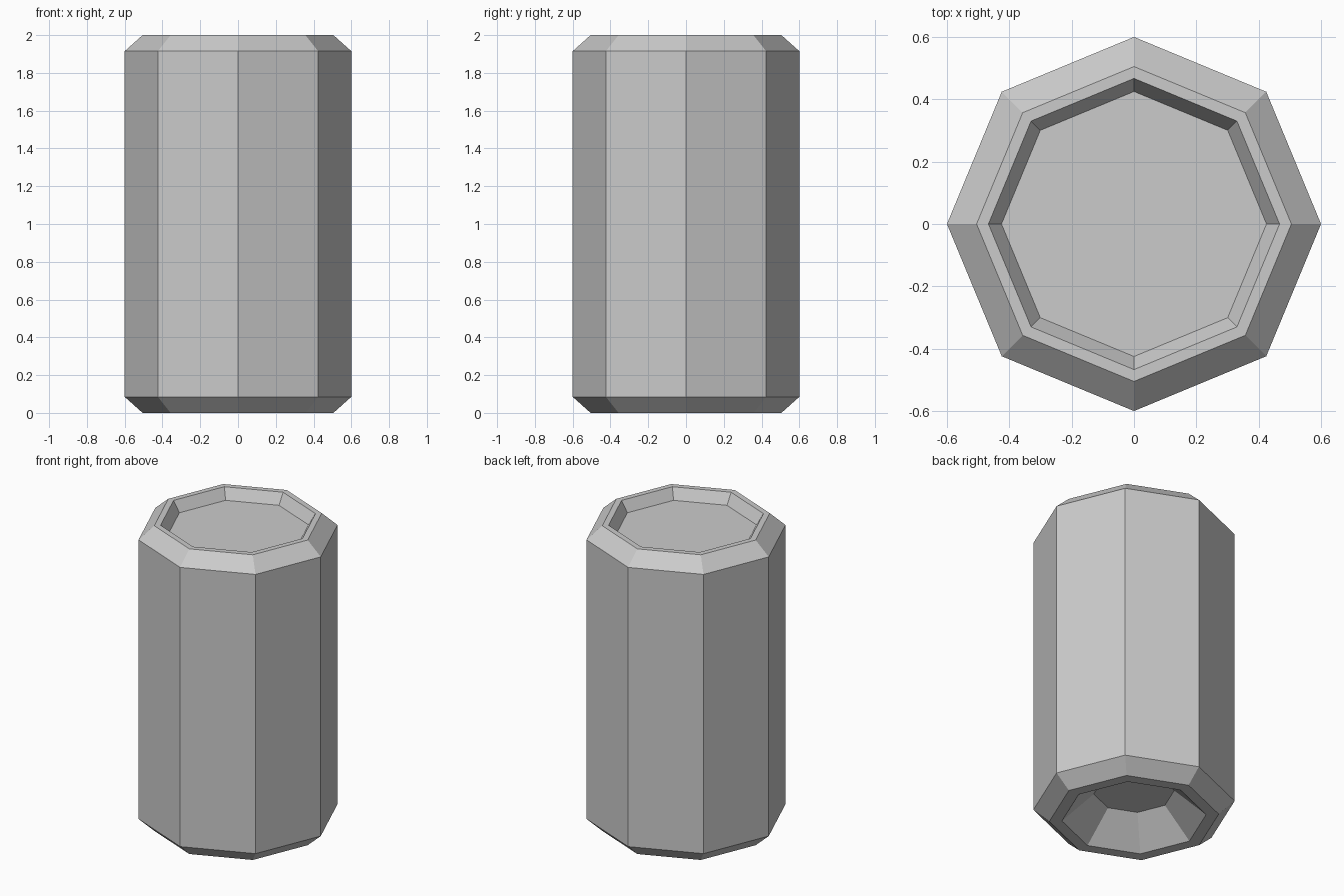
import bpy, bmesh
from math import cos, sin, tau

if "Cube" in bpy.data.objects:
    bpy.data.objects.remove(bpy.data.objects["Cube"])

SIDES = 8
# (radius, height) from the underside dimple, around the body, to the recessed lid
PROFILE = [
    (0.24, 0.175), (0.43, 0.0), (0.505, 0.0), (0.6, 0.085),
    (0.6, 1.915), (0.505, 2.0), (0.467, 2.0), (0.425, 1.93),
]


def ring(bm, radius, z):
    return [bm.verts.new((radius * cos(tau * i / SIDES), radius * sin(tau * i / SIDES), z))
            for i in range(SIDES)]


# Can body: octagonal rings joined by flat faces
bm = bmesh.new()
rings = [ring(bm, r, z) for r, z in PROFILE]
for low, high in zip(rings, rings[1:]):
    for i in range(SIDES):
        j = (i + 1) % SIDES
        bm.faces.new((low[i], low[j], high[j], high[i]))

# Dimple floor and lid
bm.faces.new(rings[0][::-1])
bm.faces.new(rings[-1])
bmesh.ops.recalc_face_normals(bm, faces=bm.faces)

mesh = bpy.data.meshes.new("can")
bm.to_mesh(mesh)
bm.free()
bpy.context.collection.objects.link(bpy.data.objects.new("can", mesh))
